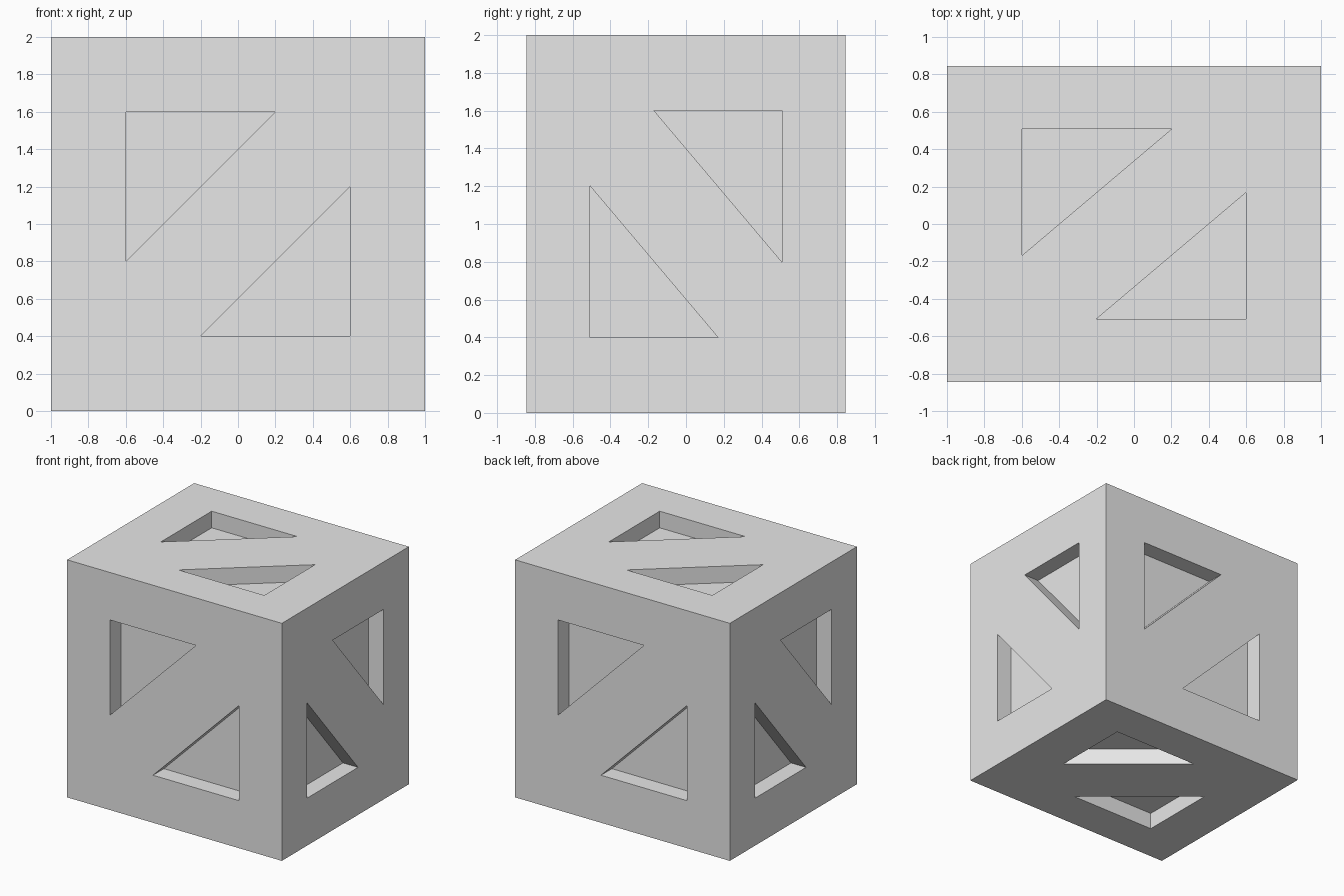
import bpy
import bmesh
from mathutils import Vector

if "Cube" in bpy.data.objects:
    bpy.data.objects.remove(bpy.data.objects["Cube"], do_unlink=True)

HALF = Vector((1.0, 0.845, 1.0))      # half size of the block
DEPTH = Vector((0.14, 0.145, 0.14))   # recess depth along each axis
CENTRE = Vector((0, 0, 1))

grey = bpy.data.materials.new("light grey")
grey.use_nodes = True
grey.diffuse_color = (0.8, 0.8, 0.8, 1)
grey.node_tree.nodes["Principled BSDF"].inputs["Base Color"].default_value = (0.8, 0.8, 0.8, 1)


def make_object(name, bm):
    bmesh.ops.recalc_face_normals(bm, faces=bm.faces)
    mesh = bpy.data.meshes.new(name)
    bm.to_mesh(mesh)
    bm.free()
    mesh.materials.append(grey)
    obj = bpy.data.objects.new(name, mesh)
    bpy.context.collection.objects.link(obj)
    return obj


def add_prism(bm, axis, side, u_axis, v_axis, u_sign, turn):
    """Right triangle in the upper corner of a face, pushed inwards; turn=-1 gives its twin."""
    rings = []
    for offset in (0.1, -DEPTH[axis]):
        ring = []
        for u, v in ((-0.6, 0.6), (0.2, 0.6), (-0.6, -0.2)):
            p = Vector()
            p[axis] = side * (HALF[axis] + offset)
            p[u_axis] = turn * u_sign * u * HALF[u_axis]
            p[v_axis] = turn * v * HALF[v_axis]
            ring.append(bm.verts.new(p + CENTRE))
        rings.append(ring)
    outer, inner = rings
    bm.faces.new(outer)
    bm.faces.new(inner[::-1])
    for i in range(3):
        j = (i + 1) % 3
        bm.faces.new((outer[i], inner[i], inner[j], outer[j]))


# Solid block
bm = bmesh.new()
bmesh.ops.create_cube(bm, size=2)
for vert in bm.verts:
    vert.co = Vector(a * b for a, b in zip(vert.co, HALF)) + CENTRE
block = make_object("block", bm)

# Two triangular recesses on each of the six faces
bm = bmesh.new()
for side in (-1, 1):
    for turn in (-1, 1):
        add_prism(bm, 1, side, 0, 2, -side, turn)   # front and back
        add_prism(bm, 0, side, 1, 2, -side, turn)   # left and right
        add_prism(bm, 2, side, 0, 1, side, turn)    # top and bottom
cutter = make_object("recess_cutter", bm)
cutter.hide_render = True

# Cut the recesses
cut = block.modifiers.new("recesses", "BOOLEAN")
cut.operation = "DIFFERENCE"
cut.solver = "EXACT"
cut.object = cutter
bpy.context.view_layer.objects.active = block
block.select_set(True)
bpy.ops.object.modifier_apply(modifier=cut.name)
bpy.data.objects.remove(cutter, do_unlink=True)
